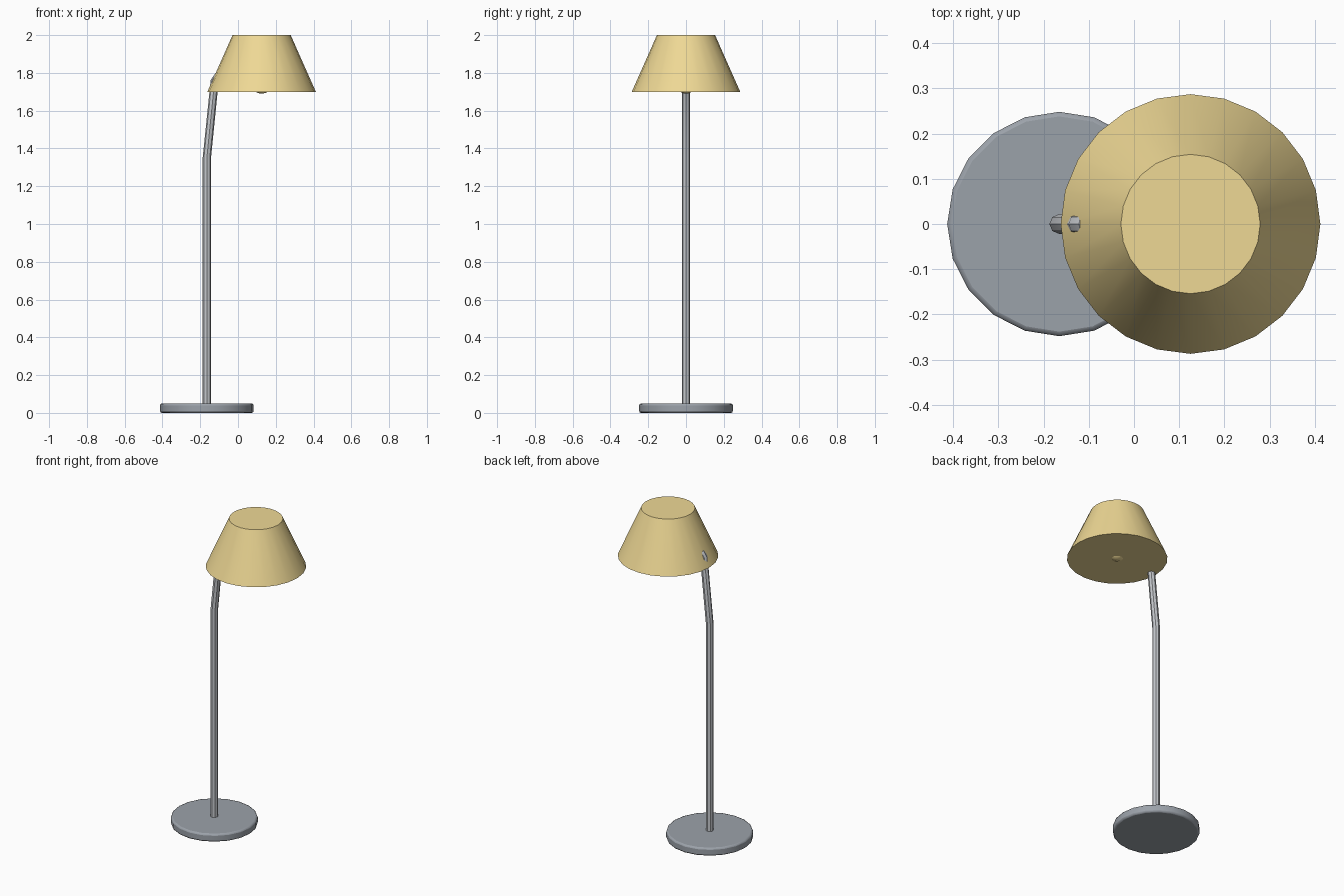
import bpy
import math

if "Cube" in bpy.data.objects:
    bpy.data.objects.remove(bpy.data.objects["Cube"])

POLE_X, SHADE_X = -0.165, 0.125


def paint(obj, name, rgb):
    mat = bpy.data.materials.get(name) or bpy.data.materials.new(name)
    mat.diffuse_color = (*rgb, 1)
    mat.use_nodes = True
    mat.node_tree.nodes["Principled BSDF"].inputs["Base Color"].default_value = mat.diffuse_color
    obj.data.materials.append(mat)


def smooth(obj):
    bpy.ops.object.select_all(action='DESELECT')
    obj.select_set(True)
    bpy.context.view_layer.objects.active = obj
    bpy.ops.object.shade_smooth_by_angle(angle=math.radians(35))


def cone(name, sides, r_low, r_high, x, z0, z1):
    bpy.ops.mesh.primitive_cone_add(vertices=sides, radius1=r_low, radius2=r_high,
                                    depth=z1 - z0, location=(x, 0, (z0 + z1) / 2))
    obj = bpy.context.object
    obj.name = name
    return obj


# Weighted round foot with softened rims
base = cone("base", 20, 0.248, 0.248, POLE_X, 0, 0.05)
bevel = base.modifiers.new("rim", 'BEVEL')
bevel.width = 0.01
bevel.segments = 2
bevel.limit_method = 'ANGLE'
bevel.angle_limit = math.radians(40)
paint(base, "dark_grey", (0.33, 0.36, 0.40))
smooth(base)

# Bent pole, turning inward through the shade to the lamp holder
curve = bpy.data.curves.new("pole", 'CURVE')
curve.dimensions = '3D'
curve.bevel_depth = 0.022
curve.bevel_resolution = 0 + 2
curve.use_fill_caps = True
path = [(POLE_X, 0.04), (POLE_X, 1.35), (-0.124, 1.755), (-0.11, 1.777), (SHADE_X, 1.81)]
line = curve.splines.new('POLY')
line.points.add(len(path) - 1)
for p, (x, z) in zip(line.points, path):
    p.co = (x, 0, z, 1)
pole = bpy.data.objects.new("pole", curve)
bpy.context.collection.objects.link(pole)
bpy.ops.object.select_all(action='DESELECT')
pole.select_set(True)
bpy.context.view_layer.objects.active = pole
bpy.ops.object.convert(target='MESH')
pole = bpy.context.object
pole.name = "pole"
paint(pole, "steel_grey", (0.56, 0.58, 0.61))
smooth(pole)

# Conical shade, closed at both ends
shade = cone("shade", 24, 0.287, 0.154, SHADE_X, 1.70, 2.0)
paint(shade, "gold", (0.86, 0.69, 0.30))
smooth(shade)

# Bulb just peeking out below the shade
bpy.ops.mesh.primitive_uv_sphere_add(segments=16, ring_count=10, radius=0.06,
                                     location=(SHADE_X, 0, 1.75))
bulb = bpy.context.object
bulb.name = "bulb"
paint(bulb, "gold", (0.86, 0.69, 0.30))
smooth(bulb)
